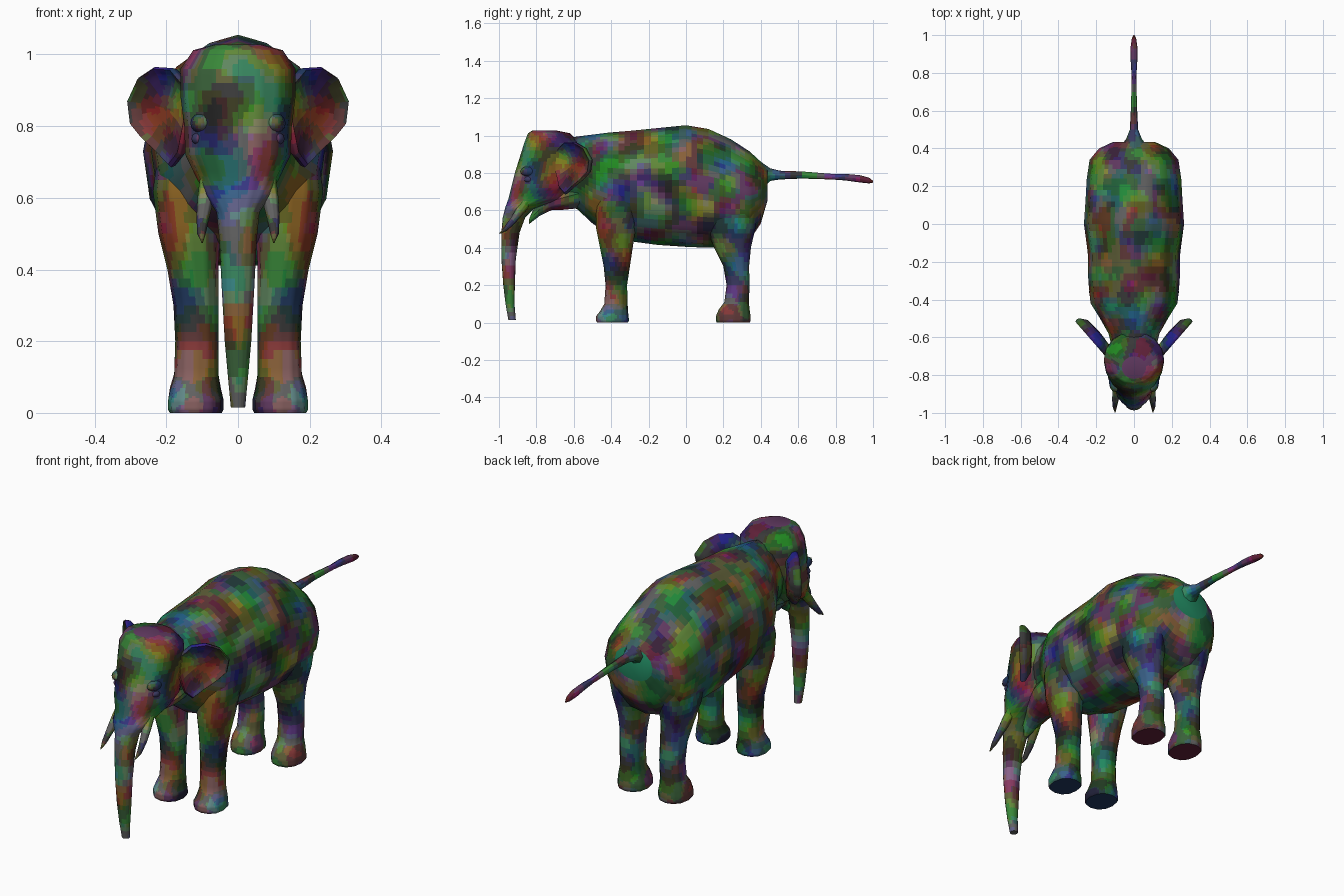
import bpy, bmesh, math
from mathutils import Vector, noise

if "Cube" in bpy.data.objects:
    bpy.data.objects.remove(bpy.data.objects["Cube"])

MATS = {}


def hide_material(point):
    """Dark mottled hide colour, varying smoothly in space, in a few steps."""
    v = noise.noise_vector(Vector(point) * 8 + Vector((3.3, 1.7, 5.1)))
    key = tuple(round(3 * min(1, max(0, b + .95 * c))) for b, c in zip((.46, .54, .44), v))
    if key not in MATS:
        m = bpy.data.materials.new("hide_%d%d%d" % key)
        m.diffuse_color = (*[.015 + .23 * (k / 3) ** 2 for k in key], 1)
        m.use_nodes = True
        m.node_tree.nodes["Principled BSDF"].inputs["Base Color"].default_value = m.diffuse_color
        MATS[key] = m
    return MATS[key]


def skin(name, rings, mirror=False, angle=50, cuts=3):
    """Join a list of equal-length point rings into a capped, smooth skin."""
    bm = bmesh.new()
    loops = [[bm.verts.new(p) for p in r] for r in rings]
    n = len(loops[0])
    for a, b in zip(loops, loops[1:]):
        for i in range(n):
            j = (i + 1) % n
            bm.faces.new((a[i], a[j], b[j], b[i]))
    bm.faces.new(loops[0])
    bm.faces.new(loops[-1])
    # Finer faces carry the mottling; the low-poly outline stays
    bmesh.ops.subdivide_edges(bm, edges=bm.edges[:], cuts=cuts, use_grid_fill=True)
    bmesh.ops.recalc_face_normals(bm, faces=bm.faces)
    me = bpy.data.meshes.new(name)
    bm.to_mesh(me)
    bm.free()
    ob = bpy.data.objects.new(name, me)
    bpy.context.collection.objects.link(ob)
    slots = {}
    for f in me.polygons:
        m = hide_material(f.center)
        if m.name not in slots:
            slots[m.name] = len(slots)
            me.materials.append(m)
        f.material_index = slots[m.name]
    bpy.ops.object.select_all(action='DESELECT')
    ob.select_set(True)
    bpy.context.view_layer.objects.active = ob
    bpy.ops.object.shade_smooth_by_angle(angle=math.radians(angle))
    if mirror:
        ob.modifiers.new("mirror", 'MIRROR')
    return ob


def oval(n, p=1.0, top=None):
    """Unit oval; p below 1 is boxier, top above 1 makes the upper half peaked."""
    for i in range(n):
        a = 2 * math.pi * i / n
        c, s = math.cos(a), math.sin(a)
        q = top if top and s > 0 else p
        yield math.copysign(abs(c) ** q, c), math.copysign(abs(s) ** p, s)


def along_y(rows, n, p=1.0, top=None):
    """Rows: y, bottom z, top z, half width."""
    return [[(w * c, y, (b + t) / 2 + (t - b) / 2 * s) for c, s in oval(n, p, top)]
            for y, b, t, w in rows]


def along_z(rows, n, p=1.0):
    """Rows: z, inner x, outer x, front y, back y."""
    return [[((x0 + x1) / 2 + (x1 - x0) / 2 * c, (y0 + y1) / 2 + (y1 - y0) / 2 * s, z)
             for c, s in oval(n, p)] for z, x0, x1, y0, y1 in rows]


def tube(points, n):
    """Points: x, y, z, radius."""
    rings = []
    for i, q in enumerate(points):
        a = Vector(points[max(i - 1, 0)][:3])
        b = Vector(points[min(i + 1, len(points) - 1)][:3])
        d = (b - a).normalized()
        u = d.cross(Vector((1, 0, 0))).normalized()
        v = d.cross(u)
        rings.append([Vector(q[:3]) + q[3] * (u * c + v * s) for c, s in oval(n)])
    return rings


def ball(center, r, n=10, steps=6):
    """Squashed ball as horizontal rings."""
    x, y, z = center
    rows = []
    for i in range(steps + 1):
        a = math.pi * (0.04 + 0.92 * i / steps)
        k = math.sin(a)
        rows.append((z - r[2] * math.cos(a), x - r[0] * k, x + r[0] * k,
                     y - r[1] * k, y + r[1] * k))
    return along_z(rows, n)


# Body with neck and rump
skin("body", along_y([
    (-.72, .66, .97, .10), (-.58, .605, .995, .135), (-.50, .53, 1.005, .18),
    (-.42, .475, 1.015, .23), (-.30, .435, 1.025, .242), (-.15, .415, 1.04, .245),
    (0, .405, 1.055, .265), (.12, .40, 1.035, .257), (.24, .41, .98, .25),
    (.34, .44, .915, .235), (.40, .53, .86, .185), (.435, .65, .825, .11)], 16, .93, 1.25))

# Head flowing down into the trunk
head = [(1.028, -.82, -.70, .065), (1.012, -.845, -.62, .125), (.96, -.865, -.57, .16),
        (.88, -.89, -.56, .16), (.80, -.915, -.56, .15), (.72, -.935, -.57, .147),
        (.66, -.95, -.62, .118), (.61, -.968, -.81, .092), (.56, -.98, -.86, .06),
        (.48, -.987, -.89, .052), (.34, -.987, -.91, .045), (.20, -.977, -.915, .037),
        (.10, -.965, -.917, .028), (.015, -.95, -.91, .02)]
skin("head_and_trunk", along_z([(z, -w, w, f, b) for z, f, b, w in head], 16))

# Lower jaw
skin("lower_jaw", along_y([
    (-.55, .61, .78, .12), (-.65, .60, .74, .11), (-.72, .598, .70, .08),
    (-.78, .57, .65, .05), (-.82, .54, .60, .035), (-.84, .525, .55, .014)], 10))

# Legs with flared feet
skin("front_leg", along_z([
    (0, .045, .19, -.475, -.31), (.01, .04, .196, -.48, -.305), (.035, .04, .195, -.48, -.307),
    (.06, .048, .19, -.46, -.31), (.10, .055, .178, -.437, -.312), (.20, .055, .175, -.43, -.315),
    (.30, .055, .18, -.44, -.30), (.40, .055, .197, -.46, -.285), (.50, .05, .222, -.48, -.27),
    (.62, .05, .238, -.48, -.24), (.74, .08, .22, -.44, -.28)], 12, .9), mirror=True)
skin("hind_leg", along_z([
    (0, .045, .19, .165, .34), (.01, .04, .196, .16, .345), (.035, .04, .195, .16, .345),
    (.07, .048, .19, .175, .34), (.11, .055, .178, .205, .336), (.20, .055, .175, .217, .34),
    (.30, .055, .18, .20, .337), (.40, .055, .197, .15, .347), (.50, .05, .222, .11, .37),
    (.62, .05, .235, .10, .39), (.74, .08, .22, .14, .37)], 12, .9), mirror=True)

# Ears: cupped sheets swept back from the head
outline = [(.15, .92), (.185, .962), (.235, .965), (.28, .935), (.31, .87), (.302, .805),
           (.27, .765), (.228, .725), (.19, .685), (.163, .72), (.145, .81)]


def ear_ring(scale, push):
    cx, cz = .22, .85
    ring = []
    for x, z in outline:
        x, z = cx + (x - cx) * scale, cz + (z - cz) * scale
        ring.append((x + .75 * push, -.70 + (x - .145) * 1.15 - .66 * push, z))
    return ring


skin("ear", [ear_ring(.05, -.024), ear_ring(.45, -.022), ear_ring(.8, -.01), ear_ring(.95, .005),
             ear_ring(1, -.004), ear_ring(.97, -.022), ear_ring(.7, -.05), ear_ring(.05, -.056)],
     mirror=True, cuts=2)

# Tusks
skin("tusk", tube([(.08, -.84, .66, .026), (.09, -.885, .60, .023), (.098, -.925, .545, .018),
                   (.102, -.965, .50, .012), (.10, -.998, .475, .002)], 8), mirror=True)

# Eyes and brows
skin("eye", ball((.109, -.84, .765), (.021, .026, .018)), mirror=True, cuts=1)
skin("brow", ball((.103, -.835, .808), (.03, .055, .028)), mirror=True, cuts=1)

# Tail with tuft
skin("tail", along_y([
    (.40, .70, .86, .08), (.45, .757, .825, .042), (.50, .765, .812, .022),
    (.62, .77, .808, .016), (.78, .765, .795, .012), (.85, .76, .795, .017),
    (.93, .749, .788, .019), (.98, .744, .774, .012), (1.0, .748, .758, .003)], 8))
